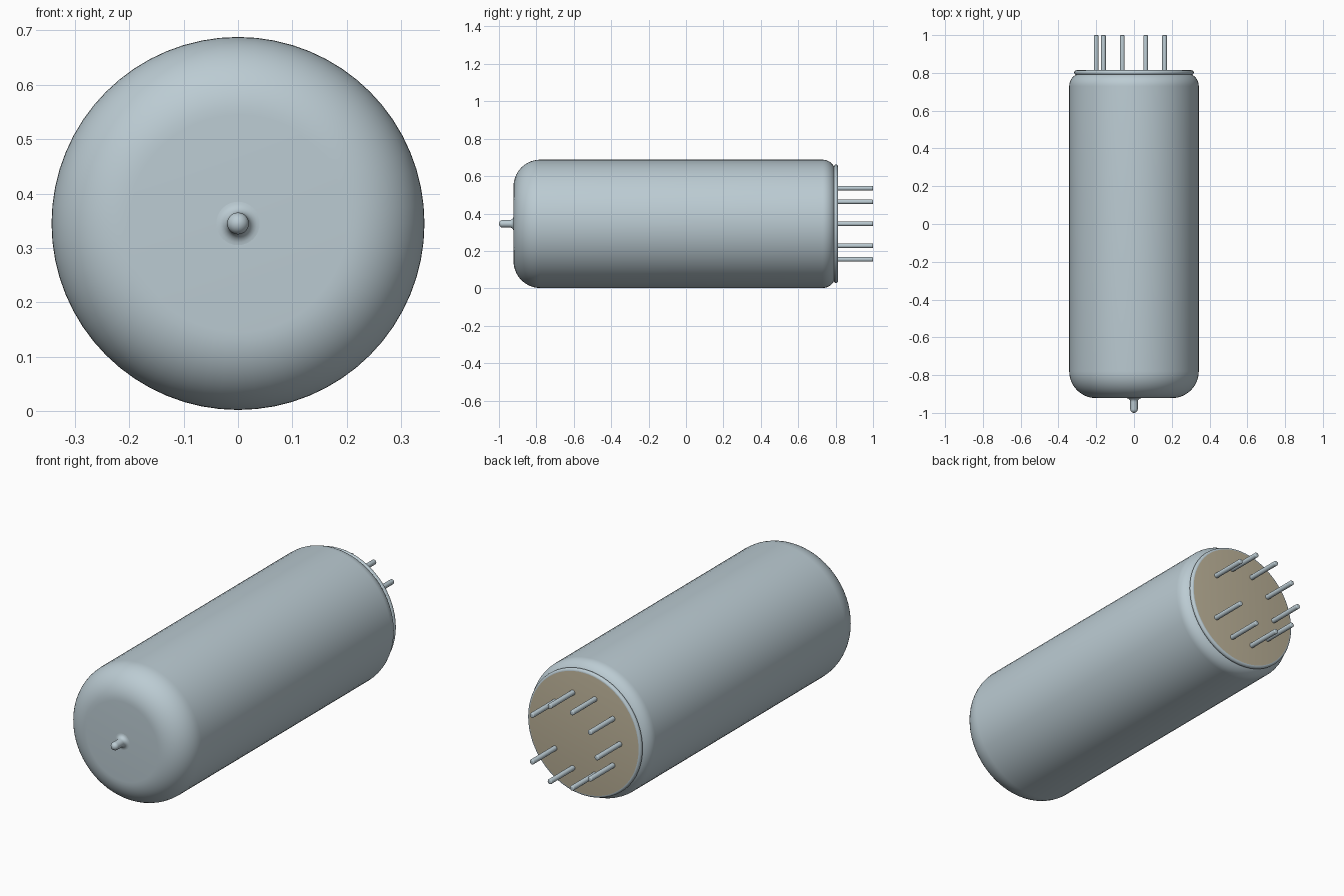
import bpy, bmesh, math
from mathutils import Matrix, Vector

if "Cube" in bpy.data.objects:
    bpy.data.objects.remove(bpy.data.objects["Cube"], do_unlink=True)

AXIS_Z = 0.345      # height of the long axis
BODY_R = 0.343


def material(name, rgb):
    m = bpy.data.materials.new(name)
    m.use_nodes = True
    m.diffuse_color = (*rgb, 1)
    m.node_tree.nodes["Principled BSDF"].inputs["Base Color"].default_value = (*rgb, 1)
    return m


grey = material("blue grey", (0.50, 0.60, 0.65))
tan = material("tan", (0.51, 0.45, 0.32))


def arc(r, y, radius, start, end, steps=10):
    """Arc points as (radius from axis, y); angles in degrees from outward."""
    pts = []
    for i in range(steps + 1):
        a = math.radians(start + (end - start) * i / steps)
        pts.append((r + radius * math.cos(a), y + radius * math.sin(a)))
    return pts


def lathe(name, profile, mats, sides=64, x=0.0, z=AXIS_Z):
    """Turn a front-to-back (radius, y) profile about the y axis, capping both ends."""
    bm = bmesh.new()
    rings = []
    for r, y in profile:
        rings.append([bm.verts.new((r * math.cos(2 * math.pi * i / sides), y,
                                    r * math.sin(2 * math.pi * i / sides)))
                      for i in range(sides)])
    for a, b in zip(rings, rings[1:]):
        for i in range(sides):
            j = (i + 1) % sides
            bm.faces.new((a[i], a[j], b[j], b[i]))
    bm.faces.new(rings[0])
    bm.faces.new(rings[-1])
    bmesh.ops.recalc_face_normals(bm, faces=bm.faces)
    mesh = bpy.data.meshes.new(name)
    bm.to_mesh(mesh)
    bm.free()
    ob = bpy.data.objects.new(name, mesh)
    ob.location = (x, 0, z)
    bpy.context.collection.objects.link(ob)
    for m in mats:
        mesh.materials.append(m)
    bpy.ops.object.select_all(action="DESELECT")
    ob.select_set(True)
    bpy.context.view_layer.objects.active = ob
    bpy.ops.object.shade_smooth_by_angle(angle=math.radians(35))
    return ob


# Envelope: broad round at the front, tighter round at the back
lathe("glass_envelope",
      arc(BODY_R - 0.143, -0.779, 0.143, -90, 0, 14)
      + arc(BODY_R - 0.07, 0.73, 0.07, 0, 90, 10), [grey])

# Sealing tip with a flared foot and rounded end
lathe("sealing_tip",
      arc(0.0, -0.98, 0.02, -86, 0, 8)
      + arc(0.04, -0.942, 0.02, 180, 90, 6), [grey], sides=32)

# Base disc: grey rounded rim, tan end face
base = lathe("base_disc",
             [(0.30, 0.79)] + arc(0.305, 0.802, 0.012, -90, 90, 10), [grey, tan])
for face in base.data.polygons:
    if face.normal.y > 0.99 and len(face.vertices) > 4:
        face.material_index = 1

# Nine pins on a ten-place circle, with the +x place left empty
for k in range(1, 10):
    a = math.radians(36 * k)
    lathe(f"pin_{k}",
          [(0.0125, 0.81)] + arc(0.0075, 0.995, 0.005, 0, 90, 4),
          [grey], sides=20, x=0.2 * math.cos(a), z=AXIS_Z + 0.2 * math.sin(a))
